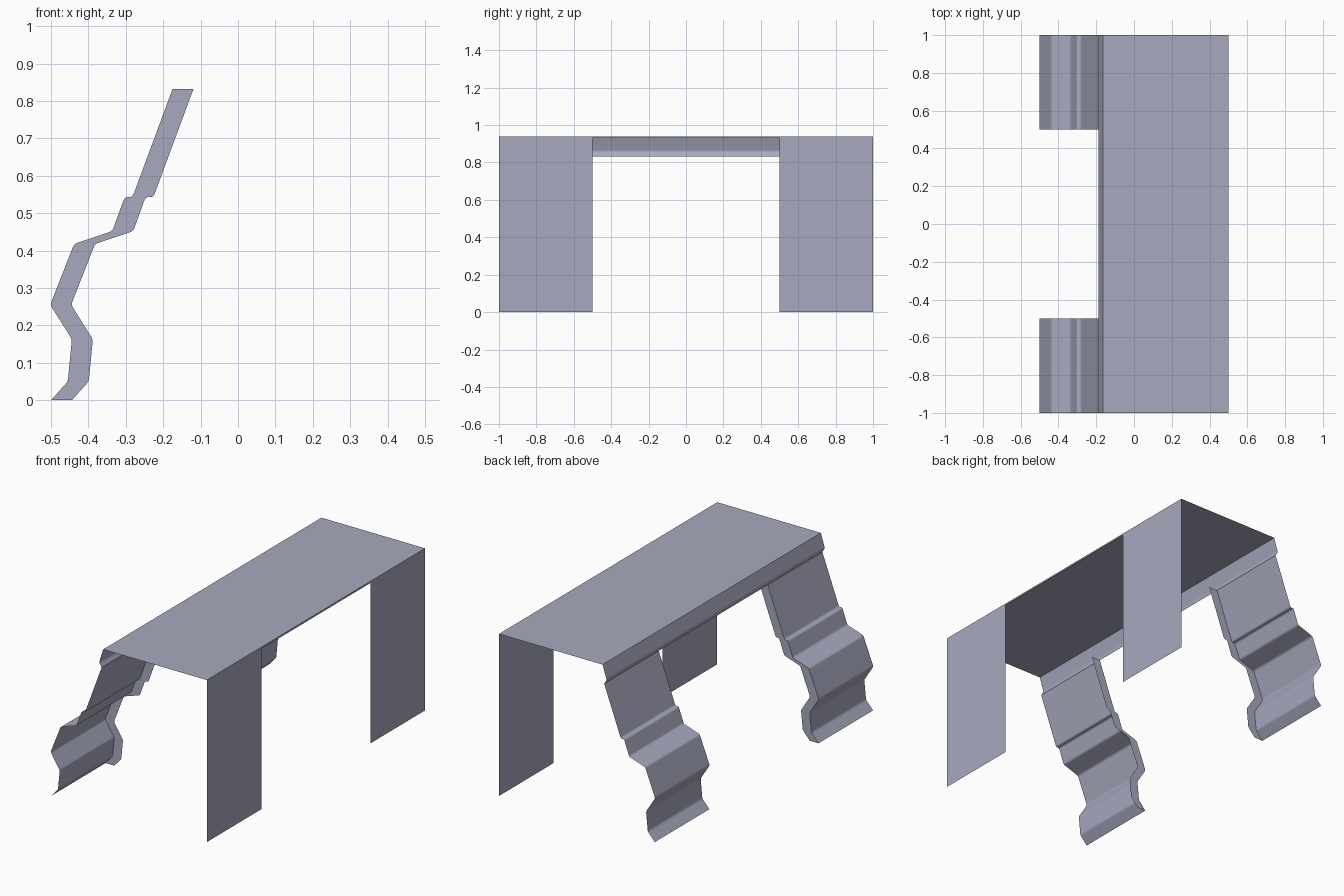
import bpy
import math
from mathutils import Vector

if "Cube" in bpy.data.objects:
    bpy.data.objects.remove(bpy.data.objects["Cube"])

TOP = 0.94
FLANGE = 0.056  # depth of the inner side flange

# Blue-grey finish shared by every part
paint = bpy.data.materials.new("blue_grey")
paint.diffuse_color = (0.39, 0.40, 0.52, 1)
paint.use_nodes = True
paint.node_tree.nodes["Principled BSDF"].inputs["Base Color"].default_value = paint.diffuse_color


def rounded(points, radius=0.009, steps=4):
    """Round the inside corners of a profile."""
    pts = [Vector(p) for p in points]
    out = [pts[0]]
    for a, b, c in zip(pts, pts[1:], pts[2:]):
        p = b + (a - b).normalized() * min(radius, (a - b).length * 0.45)
        q = b + (c - b).normalized() * min(radius, (c - b).length * 0.45)
        for i in range(steps + 1):
            t = i / steps
            out.append(p * (1 - t) ** 2 + b * 2 * t * (1 - t) + q * t * t)
    return out + [pts[-1]]


def ribbon(name, a, b, flip=False):
    """Sheet of quads between two matching point rows."""
    n = len(a)
    faces = [(i, i + 1, n + i + 1, n + i) for i in range(n - 1)]
    if flip:
        faces = [f[::-1] for f in faces]
    mesh = bpy.data.meshes.new(name)
    mesh.from_pydata(list(a) + list(b), [], faces)
    mesh.shade_smooth()
    mesh.set_sharp_from_angle(angle=math.radians(30))
    mesh.materials.append(paint)
    obj = bpy.data.objects.new(name, mesh)
    bpy.context.collection.objects.link(obj)
    # Keep the broad faces flat and shade only the rounded bends
    obj.modifiers.new("flat_faces", 'WEIGHTED_NORMAL').keep_sharp = True
    return obj


def sweep(name, profile, y0, y1):
    """Pull an x-z profile along y."""
    return ribbon(name, [(x, y0, z) for x, z in profile],
                  [(x, y1, z) for x, z in profile])


# Top sheet
sweep("top_panel", [(0.5, TOP), (-0.165, TOP)], 1, -1)

# Bent apron along the left edge
apron = rounded([(-0.175, 0.832), (-0.191, 0.858), (-0.165, TOP)])
sweep("apron", apron, 1, -1)

# Thin lip joining the flat legs on the right edge
sweep("front_lip", [(0.5, 0.93), (0.5, TOP)], -0.5, 0.5)

# Curvy leg profile, foot to apron
leg = rounded([(-0.5, 0), (-0.455, 0.05), (-0.444, 0.163), (-0.502, 0.255),
               (-0.438, 0.418), (-0.336, 0.452), (-0.303, 0.543),
               (-0.282, 0.543), (-0.175, 0.832)])

for side, label in ((-1, "near"), (1, "far")):
    lo, hi = sorted((side * 0.5, side * 1.0))
    # Flat leg
    sweep(f"flat_leg_{label}", [(0.5, 0), (0.5, TOP)], lo, hi)
    # Curvy leg face
    sweep(f"curvy_leg_{label}", leg, hi, lo)
    # Flange on the inner edge of the curvy leg
    y = side * 0.5
    ribbon(f"leg_flange_{label}", [(x, y, z) for x, z in leg],
           [(x + FLANGE, y, z) for x, z in leg], flip=side > 0)
